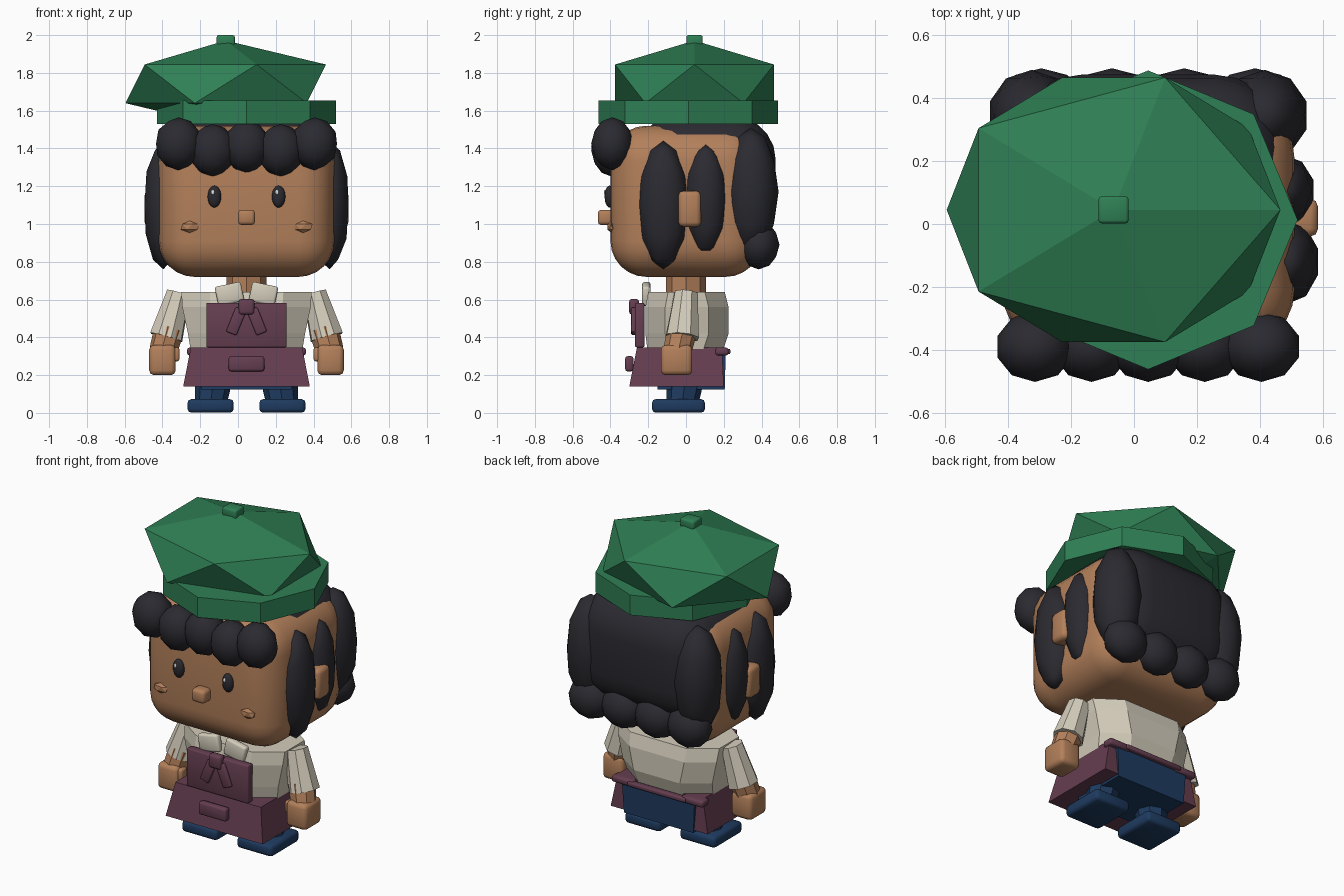
import bpy
import bmesh
from math import radians
from mathutils import Matrix, Vector, Euler

if "Cube" in bpy.data.objects:
    bpy.data.objects.remove(bpy.data.objects["Cube"], do_unlink=True)

CX = 0.045  # middle plane of the figure


def material(name, rgb):
    m = bpy.data.materials.new(name)
    m.use_nodes = True
    m.diffuse_color = (*rgb, 1)
    m.node_tree.nodes["Principled BSDF"].inputs["Base Color"].default_value = (*rgb, 1)
    return m


SKIN = material("warm skin", (0.45, 0.215, 0.103))
HAIR = material("charcoal hair", (0.023, 0.023, 0.03))
GREEN = material("hat green", (0.028, 0.215, 0.09))
CREAM = material("cream shirt", (0.66, 0.61, 0.50))
PLUM = material("plum apron", (0.13, 0.048, 0.08))
NAVY = material("navy trousers", (0.013, 0.043, 0.115))
WHITE = material("eye glint", (0.8, 0.8, 0.8))


def finish(name, bm, mat, angle=0):
    """Turn a bmesh into an object; angle > 0 smooths edges flatter than it."""
    bmesh.ops.recalc_face_normals(bm, faces=bm.faces)
    me = bpy.data.meshes.new(name)
    bm.to_mesh(me)
    bm.free()
    me.materials.append(mat)
    if angle:
        for p in me.polygons:
            p.use_smooth = True
        me.set_sharp_from_angle(angle=radians(angle))
    ob = bpy.data.objects.new(name, me)
    bpy.context.collection.objects.link(ob)
    return ob


def place(bm, loc, half, rot=(0, 0, 0)):
    turn = Euler([radians(a) for a in rot]).to_matrix().to_4x4()
    m = Matrix.Translation(loc) @ turn @ Matrix.Diagonal((*half, 1))
    bmesh.ops.transform(bm, matrix=m, verts=bm.verts)


def box(name, loc, half, mat, bevel=0.0, segs=2, rot=(0, 0, 0)):
    bm = bmesh.new()
    bmesh.ops.create_cube(bm, size=2)
    place(bm, (0, 0, 0), half)
    if bevel:
        bmesh.ops.bevel(bm, geom=bm.edges[:], offset=bevel, segments=segs,
                        profile=0.5, affect='EDGES')
    place(bm, loc, (1, 1, 1), rot)
    return finish(name, bm, mat, 50 if bevel else 0)


def ball(name, loc, radii, mat, subdiv=2, smooth=True, rot=(0, 0, 0)):
    bm = bmesh.new()
    bmesh.ops.create_icosphere(bm, subdivisions=subdiv, radius=1)
    place(bm, loc, radii, rot)
    return finish(name, bm, mat, 60 if smooth else 0)


def limb(name, a, b, ra, rb, mat, sides=8):
    """Tapered prism from point a to point b."""
    a, b = Vector(a), Vector(b)
    bm = bmesh.new()
    bmesh.ops.create_cone(bm, cap_ends=True, segments=sides, radius1=ra,
                          radius2=rb, depth=(b - a).length)
    turn = (b - a).to_track_quat('Z', 'Y').to_matrix().to_4x4()
    bmesh.ops.transform(bm, matrix=Matrix.Translation((a + b) / 2) @ turn, verts=bm.verts)
    return finish(name, bm, mat)


def loft(name, rings, mat, cut=0.0):
    """Stack of rectangles (z, half x, front y, back y) with cut corners."""
    bm = bmesh.new()
    loops = []
    for z, hx, y0, y1 in rings:
        c, d = cut, cut * 0.7
        pts = [(-hx + c, y0), (hx - c, y0), (hx, y0 + d), (hx, y1 - d),
               (hx - c, y1), (-hx + c, y1), (-hx, y1 - d), (-hx, y0 + d)]
        if not cut:
            pts = [pts[0], pts[1], pts[4], pts[5]]
        loops.append([bm.verts.new((CX + x, y, z)) for x, y in pts])
    for lo, hi in zip(loops, loops[1:]):
        for i in range(len(lo)):
            j = (i + 1) % len(lo)
            bm.faces.new((lo[i], lo[j], hi[j], hi[i]))
    bm.faces.new(loops[0][::-1])
    bm.faces.new(loops[-1])
    return finish(name, bm, mat)


# Head and neck
box("head", (CX, 0, 1.12), (0.465, 0.40, 0.40), SKIN, 0.19, 6)
limb("neck", (CX, 0, 0.60), (CX, 0, 0.76), 0.105, 0.105, SKIN)
box("nose", (CX, -0.425, 1.035), (0.045, 0.042, 0.04), SKIN, 0.018)

# Hair: cap, fringe and nape curls
box("hair_cap", (CX, 0.10, 1.22), (0.44, 0.375, 0.35), HAIR, 0.23, 5)
for i, (x, z) in enumerate([(-0.36, 1.425), (-0.18, 1.39), (0, 1.41),
                            (0.18, 1.39), (0.36, 1.425)]):
    ball(f"fringe_curl_{i + 1}", (CX + x, -0.39, z), (0.125, 0.112, 0.14), HAIR)
for i, x in enumerate((-0.34, -0.115, 0.115, 0.34)):
    ball(f"nape_curl_{i + 1}", (CX + x, 0.385, 0.89), (0.14, 0.11, 0.13), HAIR)

# Paired parts, made once for each side
for side, s in (("left", 1), ("right", -1)):
    def at(x, y, z):
        return (CX + s * x, y, z)

    # Face details
    ball(f"{side}_eye", at(0.17, -0.405, 1.145), (0.036, 0.026, 0.058), HAIR, 3)
    ball(f"{side}_eye_glint", (CX + s * 0.17 - 0.008, -0.429, 1.168),
         (0.009, 0.006, 0.014), WHITE)
    ball(f"{side}_cheek", at(0.30, -0.397, 0.985), (0.055, 0.022, 0.032), SKIN, 1, False)
    box(f"{side}_ear", at(0.485, 0.02, 1.08), (0.055, 0.06, 0.095), SKIN, 0.025)

    # Side locks of hair
    ball(f"{side}_front_lock", at(0.44, -0.12, 1.10), (0.105, 0.135, 0.34), HAIR)
    ball(f"{side}_middle_lock", at(0.43, 0.105, 1.13), (0.10, 0.115, 0.30), HAIR)
    ball(f"{side}_back_lock", at(0.37, 0.345, 1.17), (0.14, 0.145, 0.34), HAIR)

    # Arm
    limb(f"{side}_sleeve", at(0.36, 0, 0.635), at(0.425, -0.02, 0.40), 0.065, 0.092, CREAM)
    limb(f"{side}_forearm", at(0.41, -0.02, 0.44), at(0.44, -0.045, 0.33), 0.08, 0.075, SKIN)
    box(f"{side}_hand", at(0.445, -0.05, 0.28), (0.07, 0.083, 0.08), SKIN, 0.025)
    box(f"{side}_thumb", at(0.38, -0.085, 0.31), (0.025, 0.03, 0.037), SKIN, 0.012)

    # Leg and shoe
    limb(f"{side}_leg", at(0.19, -0.02, 0.05), at(0.17, 0, 0.2), 0.085, 0.10, NAVY)
    box(f"{side}_shoe", at(0.19, -0.04, 0.037), (0.122, 0.14, 0.036), NAVY, 0.02)

    # Collar and ribbon tails
    box(f"{side}_collar", at(0.09, -0.21, 0.63), (0.07, 0.022, 0.052), CREAM, 0.012,
        rot=(0, s * 12, 0))
    box(f"{side}_ribbon_tail", at(0.055, -0.278, 0.485), (0.03, 0.012, 0.07), PLUM, 0.008,
        rot=(0, s * -22, 0))
    box(f"{side}_apron_tie", at(0.24, 0.19, 0.325), (0.075, 0.035, 0.02), PLUM, 0.012)

# Shirt, trousers and apron
loft("shirt", [(0.30, 0.29, -0.20, 0.185), (0.42, 0.31, -0.215, 0.225),
               (0.56, 0.34, -0.215, 0.225), (0.64, 0.345, -0.20, 0.205)], CREAM, 0.15)
loft("trousers", [(0.125, 0.24, -0.15, 0.205), (0.31, 0.25, -0.15, 0.21)], NAVY)
loft("apron_skirt", [(0.14, 0.335, -0.30, 0.20), (0.345, 0.295, -0.26, 0.19)], PLUM)
box("apron_bib", (CX, -0.245, 0.465), (0.213, 0.025, 0.118), PLUM, 0.008)
box("apron_pocket", (CX, -0.30, 0.26), (0.094, 0.022, 0.04), PLUM, 0.012)
box("ribbon_knot", (CX, -0.275, 0.562), (0.042, 0.026, 0.042), PLUM, 0.015)
box("apron_tie_strip", (CX, 0.215, 0.325), (0.20, 0.02, 0.014), PLUM, 0.008)

# Hat: eight-sided band, slouching faceted crown and stalk
limb("hat_band", (CX, 0.013, 1.53), (CX, 0.013, 1.655), 0.475, 0.475, GREEN)
ball("hat_crown", (-0.065, 0.045, 1.742), (0.593, 0.494, 0.229), GREEN, 1, False)
box("hat_stalk", (-0.065, 0.045, 1.97), (0.048, 0.043, 0.03), GREEN, 0.01)
